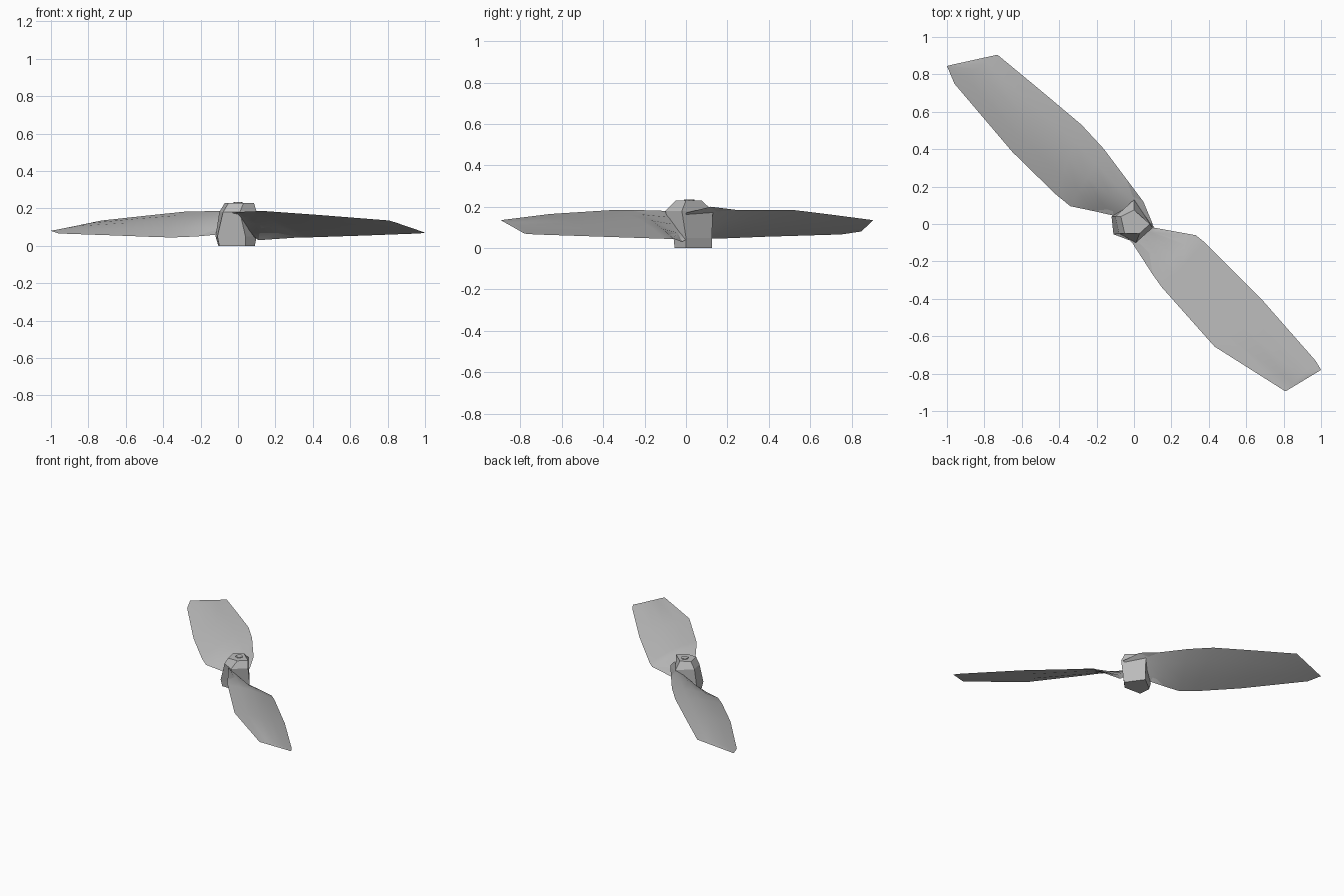
import bpy, bmesh, math
from mathutils import Vector

cube = bpy.data.objects.get("Cube")
if cube:
    bpy.data.objects.remove(cube, do_unlink=True)

grey = bpy.data.materials.new("light grey")
grey.use_nodes = True
grey.diffuse_color = (0.5, 0.5, 0.5, 1)
grey.node_tree.nodes["Principled BSDF"].inputs["Base Color"].default_value = (0.5, 0.5, 0.5, 1)


def loft(name, rings):
    """Skin a list of equal-length closed rings and cap both ends."""
    bm = bmesh.new()
    loops = [[bm.verts.new(p) for p in ring] for ring in rings]
    n = len(loops[0])
    for a, b in zip(loops, loops[1:]):
        for i in range(n):
            j = (i + 1) % n
            bm.faces.new((a[i], a[j], b[j], b[i]))
    bm.faces.new(loops[0])
    bm.faces.new(loops[-1])
    bmesh.ops.recalc_face_normals(bm, faces=bm.faces[:])
    mesh = bpy.data.meshes.new(name)
    bm.to_mesh(mesh)
    bm.free()
    obj = bpy.data.objects.new(name, mesh)
    bpy.context.collection.objects.link(obj)
    mesh.materials.append(grey)
    return obj


def section(low, high, camber):
    """Thin cambered foil between the low edge and the high edge."""
    low, high = Vector(low), Vector(high)
    up = Vector((0, 0, camber))
    top = [low.lerp(high, t) + up * math.sin(math.pi * t) for t in (0.25, 0.5, 0.75)]
    under = [low.lerp(high, t) - up * 0.25 for t in (0.7, 0.3)]
    return [low] + top + [high] + under


def blade(name, stations):
    obj = loft(name, [section(*s) for s in stations])
    bpy.ops.object.select_all(action="DESELECT")
    obj.select_set(True)
    bpy.context.view_layer.objects.active = obj
    bpy.ops.object.shade_smooth_by_angle(angle=math.radians(30))


# Blades: low edge, high edge and camber from root to tip
blade("rear_blade", [
    ((-0.08, 0.00, 0.06), (0.10, 0.00, 0.17), 0.010),
    ((-0.11, 0.045, 0.06), (0.05, 0.12, 0.20), 0.010),
    ((-0.22, 0.07, 0.05), (-0.04, 0.24, 0.185), 0.018),
    ((-0.34, 0.095, 0.045), (-0.16, 0.40, 0.185), 0.020),
    ((-0.42, 0.16, 0.046), (-0.28, 0.53, 0.183), 0.020),
    ((-0.65, 0.385, 0.055), (-0.50, 0.715, 0.16), 0.016),
    ((-0.96, 0.75, 0.066), (-0.73, 0.905, 0.135), 0.006),
    ((-1.00, 0.845, 0.08), (-0.98, 0.85, 0.083), 0.001),
])
blade("front_blade", [
    ((0.08, 0.02, 0.05), (-0.07, -0.04, 0.17), 0.010),
    ((0.11, -0.02, 0.03), (-0.01, -0.10, 0.18), 0.010),
    ((0.33, -0.06, 0.045), (0.10, -0.27, 0.185), 0.018),
    ((0.38, -0.10, 0.045), (0.15, -0.34, 0.185), 0.020),
    ((0.68, -0.40, 0.055), (0.43, -0.655, 0.165), 0.016),
    ((0.97, -0.73, 0.066), (0.81, -0.895, 0.135), 0.006),
    ((1.00, -0.78, 0.07), (0.985, -0.789, 0.075), 0.001),
])

# Faceted five-sided hub
rings = [
    (0.00, [(0, 0.125), (-0.105, 0.04), (-0.10, -0.05), (0.04, -0.055), (0.09, 0.0)]),
    (0.05, [(0, 0.125), (-0.12, 0.04), (-0.11, -0.055), (0.04, -0.06), (0.10, 0.0)]),
    (0.18, [(0, 0.13), (-0.10, 0.04), (-0.08, -0.05), (0.01, -0.10), (0.10, -0.02)]),
    (0.23, [(0, 0.075), (-0.07, 0.04), (-0.05, -0.05), (0.03, -0.05), (0.085, 0.0)]),
]
loft("hub", [[(x, y, z) for x, y in pts] for z, pts in rings])

# Small cap on the hub axis
bpy.ops.mesh.primitive_cylinder_add(vertices=8, radius=0.025, depth=0.02, location=(0, 0.015, 0.225))
cap = bpy.context.object
cap.name = "axle_cap"
cap.data.materials.append(grey)
